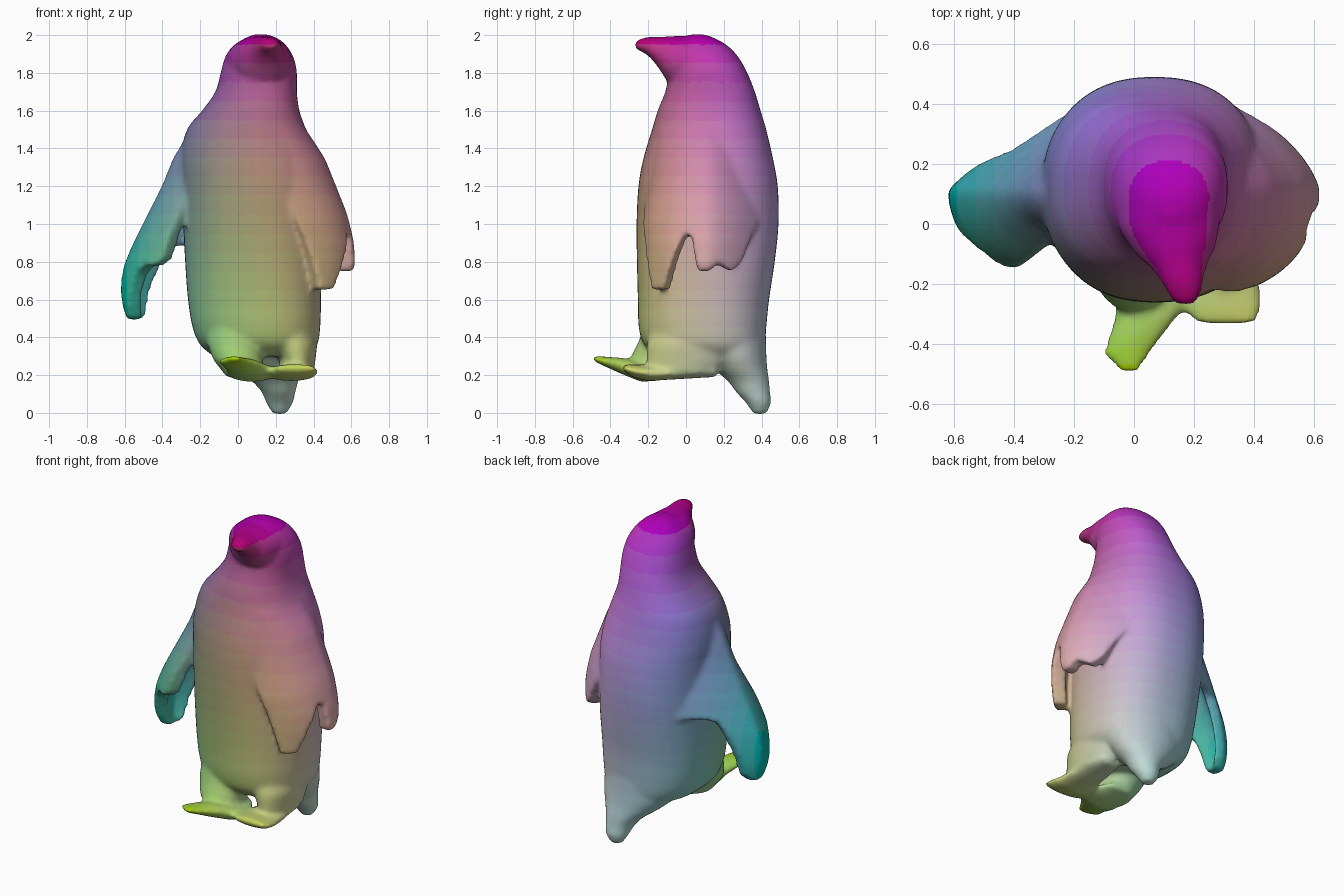
import bpy, bmesh
from math import sin, cos, pi, radians, copysign

if "Cube" in bpy.data.objects:
    bpy.data.objects.remove(bpy.data.objects["Cube"])

N = 48
parts = []


def loft(name, rings):
    """Skin a list of equal-length closed rings and cap both ends."""
    bm = bmesh.new()
    vs = [[bm.verts.new(p) for p in r] for r in rings]
    n = len(vs[0])
    for a, b in zip(vs, vs[1:]):
        for i in range(n):
            j = (i + 1) % n
            bm.faces.new((a[i], a[j], b[j], b[i]))
    bm.faces.new(vs[0])
    bm.faces.new(vs[-1])
    bmesh.ops.recalc_face_normals(bm, faces=bm.faces)
    me = bpy.data.meshes.new(name)
    bm.to_mesh(me)
    bm.free()
    ob = bpy.data.objects.new(name, me)
    bpy.context.collection.objects.link(ob)
    parts.append(ob)


def flow(rows, steps=5):
    """Smooth curve through rows of numbers (Catmull-Rom)."""
    out = []
    for i in range(len(rows) - 1):
        p0, p1, p2, p3 = rows[max(i - 1, 0)], rows[i], rows[i + 1], rows[min(i + 2, len(rows) - 1)]
        for k in range(steps):
            t = k / steps
            out.append([b + .5 * t * (c - a + t * (2 * a - 5 * b + 4 * c - d + t * (3 * (b - c) + d - a)))
                        for a, b, c, d in zip(p0, p1, p2, p3)])
    return out + [list(rows[-1])]


def flat_ring(z, x, y, rx, ry, power=1):
    """Horizontal ellipse; power below 1 makes it squarer."""
    out = []
    for i in range(N):
        c, s = cos(2 * pi * i / N), sin(2 * pi * i / N)
        out.append((x + rx * copysign(abs(c) ** power, c), y + ry * copysign(abs(s) ** power, s), z))
    return out


def front_ring(y, x, z, rx, rz):
    return [(x + rx * cos(2 * pi * i / N), y, z + rz * sin(2 * pi * i / N)) for i in range(N)]


def lerp(table, t):
    for (a, va), (b, vb) in zip(table, table[1:]):
        if t <= b:
            return va + (vb - va) * max(0, (t - a) / (b - a))
    return table[-1][1]


# body and head: z, left, right, front, back
body = [(0.30, -.13, .37, -.14, .40), (0.36, -.20, .42, -.22, .415), (0.45, -.24, .435, -.25, .425),
        (0.6, -.265, .44, -.255, .44), (0.8, -.28, .44, -.26, .47), (1.0, -.29, .43, -.262, .49),
        (1.2, -.30, .43, -.252, .486), (1.35, -.305, .41, -.225, .46), (1.5, -.27, .36, -.18, .425),
        (1.6, -.19, .325, -.15, .395), (1.7, -.12, .312, -.11, .365), (1.8, -.092, .312, -.09, .325),
        (1.88, -.07, .295, -.08, .28), (1.94, -.03, .26, -.06, .225), (1.98, .03, .215, -.03, .16),
        (2.003, .08, .16, .02, .10)]
loft("body", [flat_ring(z, (a + b) / 2, (c + d) / 2, (b - a) / 2, (d - c) / 2, .86)
              for z, a, b, c, d in flow(body)])

# beak: y, centre x, centre z, half width, half height
loft("beak", [front_ring(*r) for r in flow([
    (.12, .115, 1.87, .17, .12), (0, .115, 1.87, .17, .125), (-.08, .13, 1.87, .14, .125),
    (-.11, .135, 1.882, .12, .11), (-.15, .15, 1.912, .09, .08),
    (-.20, .162, 1.94, .068, .05), (-.25, .17, 1.948, .048, .03), (-.268, .172, 1.946, .03, .016)])])


def wing(name, side, cx, reach, edge, front, back, taper):
    """Curved shell around the body; edge gives its lower rim by angle.
    front / back are (y radius, roundness power); taper narrows the front by height."""
    def point(a, z, inset):
        ry, p = front if a < 0 else back
        rx = lerp(reach, z) - inset
        ry = ry * lerp(taper if a < 0 else [(1.0, 1), (1.5, .75)], z) - inset * .8
        c, s = cos(radians(a)), sin(radians(abs(a)))
        q = p if a > 0 else 1
        return (cx + side * rx * c ** p, .11 + (ry if a > 0 else -ry) * s ** q, z)

    rings = []
    first, last = edge[0][0], edge[-1][0]
    for k in range(61):
        a = first + (last - first) * k / 60
        low = lerp(edge, a)
        zs = [1.5 + (low - 1.5) * i / 14 for i in range(15)]
        rings.append([point(a, z, 0) for z in zs] +
                     [point(a, z, lerp([(.6, .08), (1.1, .10), (1.4, .16)], z)) for z in reversed(zs)])
    loft(name, rings)


wing("right_wing", 1, .1,
     [(.6, .495), (.8, .52), (.9, .515), (1.05, .48), (1.2, .42), (1.35, .36), (1.5, .26)],
     [(-75, 1.08), (-62, .78), (-55, .65), (-40, .655), (-30, .82), (-19, .95), (-13, .93),
      (-9, .75), (5, .75), (14, .79), (28, .75), (37, .80), (48, .95), (58, 1.07), (74, 1.12)],
     (.36, .7), (.37, 1.3), [(1.0, 1), (1.5, .75)])
wing("left_wing", -1, 0,
     [(.48, .585), (.6, .622), (.7, .62), (.8, .60), (.9, .555), (1.05, .48), (1.2, .405), (1.35, .345), (1.5, .25)],
     [(-55, .82), (-50, .78), (-40, .78), (-32, .74), (-22, .58), (-14, .50), (10, .49),
      (20, .54), (28, .72), (34, .87), (40, .885), (70, .885)],
     (.33, .7), (.37, 1.7), [(.8, 1), (.95, .9), (1.2, .5), (1.5, .4)])

# legs
loft("left_leg", [flat_ring(*r) for r in (
    (.5, -.02, -.06, .15, .15), (.38, -.02, -.10, .15, .15), (.28, .0, -.15, .13, .15),
    (.19, .04, -.15, .10, .11))])
loft("right_leg", [flat_ring(*r) for r in (
    (.5, .25, .02, .13, .18), (.36, .30, .0, .12, .21), (.28, .315, .0, .095, .21), (.205, .31, -.02, .09, .19))])

# feet: y, centre x, centre z, half width, half height
loft("left_foot", [front_ring(*r) for r in (
    (-.49, -.015, .288, .035, .014), (-.43, -.025, .272, .08, .026), (-.33, .03, .246, .10, .045),
    (-.24, .07, .215, .13, .05), (-.15, .08, .205, .13, .035), (-.03, .05, .215, .08, .02))])
loft("right_foot", [front_ring(*r) for r in (
    (-.335, .31, .24, .10, .018), (-.28, .29, .222, .135, .035), (-.2, .28, .21, .14, .042),
    (-.1, .30, .21, .11, .035), (.16, .30, .22, .07, .03))])

# tail, flowing out of the lower back
loft("tail", [flat_ring(*r) for r in flow([
    (.6, .10, .20, .20, .19), (.45, .12, .22, .25, .20), (.32, .14, .25, .24, .175),
    (.24, .165, .285, .19, .145), (.17, .195, .33, .125, .11), (.11, .215, .355, .09, .09),
    (.05, .22, .385, .07, .065), (-.006, .22, .39, .035, .035)])])

# fuse all parts into one smooth skin
bpy.ops.object.select_all(action='DESELECT')
for ob in parts:
    ob.select_set(True)
bpy.context.view_layer.objects.active = parts[0]
bpy.ops.object.join()
bird = bpy.context.view_layer.objects.active
bird.name = "bird_body"
skin = bird.modifiers.new("skin", 'REMESH')
skin.mode = 'VOXEL'
skin.voxel_size = 0.014
skin.use_smooth_shade = True
soft = bird.modifiers.new("soften", 'SMOOTH')
soft.factor = 0.5
soft.iterations = 10
for name in ("skin", "soften"):
    bpy.ops.object.modifier_apply(modifier=name)

# colour gradient: red grows to the right, green downwards, blue to the back
STEPS = 20
slots = {}
me = bird.data
me.materials.clear()
for f in me.polygons:
    x, y, z = f.center
    tone = ((x + .62) / 1.24, 1 - z / 2, (y + .49) / .98)
    key = tuple(round(min(max(t, 0), 1) * STEPS) for t in tone)
    if key not in slots:
        mat = bpy.data.materials.new("tint_%d_%d_%d" % key)
        mat.diffuse_color = (*(.72 * k / STEPS for k in key), 1)
        mat.use_nodes = True
        mat.node_tree.nodes["Principled BSDF"].inputs["Base Color"].default_value = mat.diffuse_color
        slots[key] = len(slots)
        me.materials.append(mat)
    f.material_index = slots[key]
